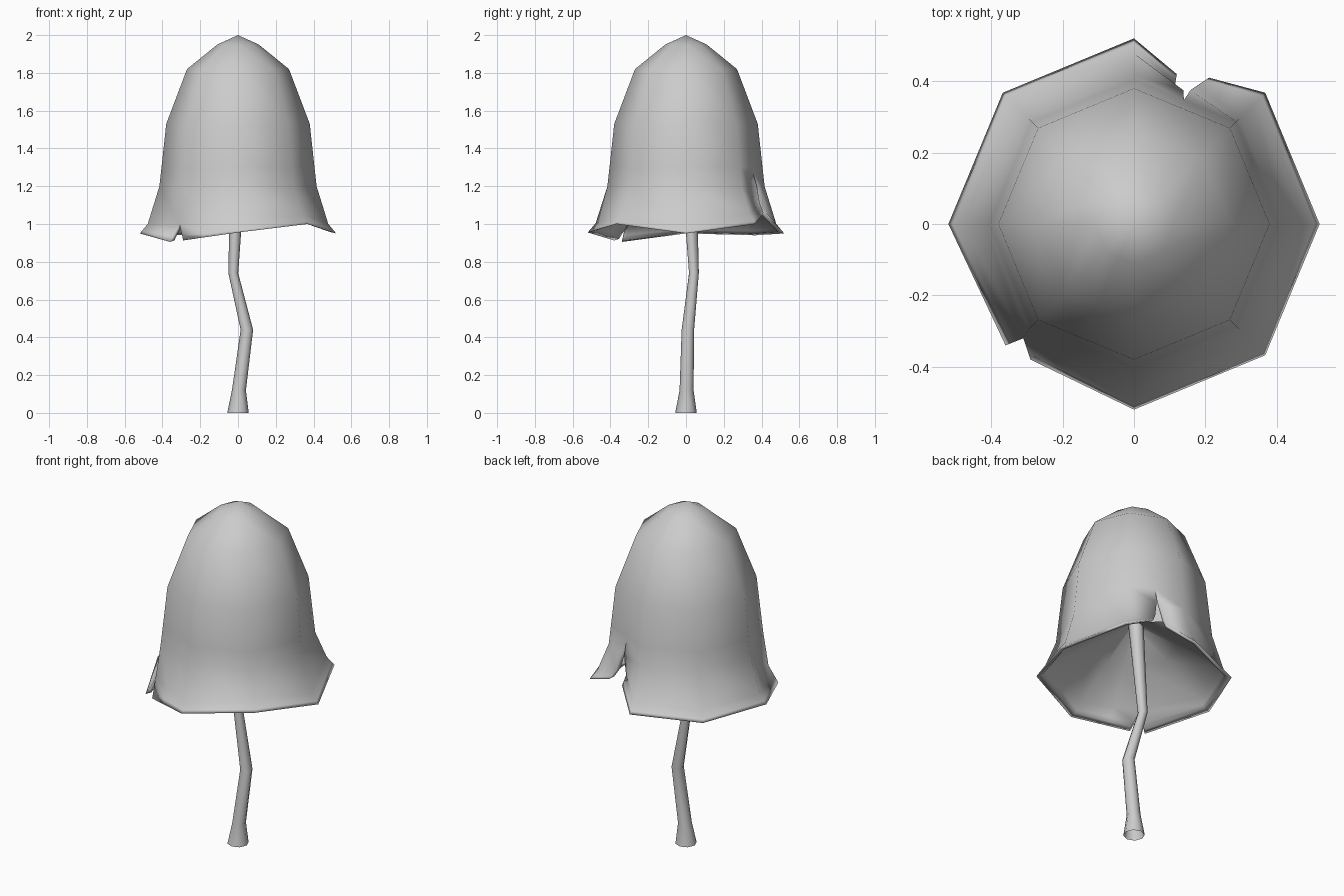
import bpy, bmesh
from math import radians, cos, sin, pi
from mathutils import Vector

cube = bpy.data.objects.get("Cube")
if cube:
    bpy.data.objects.remove(cube, do_unlink=True)

# One plain grey for everything
grey = bpy.data.materials.new("plain_grey")
grey.use_nodes = True
COLOUR = (0.6, 0.6, 0.6, 1)
grey.diffuse_color = COLOUR
grey.node_tree.nodes["Principled BSDF"].inputs["Base Color"].default_value = COLOUR


def add_smooth_object(name, bm):
    mesh = bpy.data.meshes.new(name)
    bm.to_mesh(mesh)
    bm.free()
    obj = bpy.data.objects.new(name, mesh)
    bpy.context.collection.objects.link(obj)
    mesh.materials.append(grey)
    mesh.shade_smooth()


def skin(bm, lines):
    """Bridge neighbouring lines of points with quads."""
    rows = [[bm.verts.new(p) for p in line] for line in lines]
    for a, b in zip(rows, rows[1:]):
        for i in range(len(a) - 1):
            bm.faces.new((a[i], a[i + 1], b[i + 1], b[i]))


# Cap: bell profile swept round eight sides, with two torn places at the rim
PROFILE = [(0, 2.0), (0.11, 1.95), (0.27, 1.82), (0.38, 1.53),
           (0.405, 1.3), (0.416, 1.2), (0.478, 1.0), (0.52, 0.95)]
GILL_TOP = Vector((0, 0.01, 1.3))


def column(angle, rim_z=0.95, torn=()):
    """Outer line from tip to rim; torn points replace its lowest ones."""
    a = radians(angle)
    middle = radians(angle // 45 * 45 + 22.5)
    flat = cos(pi / 8) / cos(a - middle)
    points = []
    for i, (r, z) in enumerate(PROFILE):
        if i >= len(PROFILE) - 2:
            z += rim_z - 0.95
        points.append(Vector((r * flat * cos(a), r * flat * sin(a), z)))
    if torn:
        points[-len(torn):] = [Vector(p) for p in torn]
    # extra ring close to the rim keeps the rounded edge narrow
    points.insert(-1, points[-2].lerp(points[-1], 0.7))
    return points


def tuck(p):
    """Move a point to the inside of the cap."""
    return Vector((p.x * 0.935, p.y * 0.935, p.z + 0.008))


def underside(outer):
    """Inner line from the lip under the rim up to the top of the stem."""
    lip = [tuck(p) for p in outer[:-4:-1]]
    return lip + [lip[-1].lerp(GILL_TOP, f) for f in (0.5, 0.93)]


notch = (-0.31, -0.32, 1.0)
slit = (0.14, 0.347, 1.3)
front_tear = [[notch, (-0.29, -0.38, 0.913)], [notch, (-0.36, -0.34, 0.905)]]
back_tear = [[slit, (0.158, 0.375, 1.2), (0.18, 0.39, 1.11), (0.21, 0.41, 1.06)],
             [slit, (0.138, 0.375, 1.2), (0.115, 0.39, 1.1), (0.12, 0.42, 1.05)]]
fold = [(-0.18, -0.39, 1.0), (-0.18, -0.433, 0.929)]
panels = [
    [column(225, torn=front_tear[0]), column(245, torn=fold), column(270, 0.955),
     column(315, 1.0), column(0), column(45, 1.0), column(68, torn=back_tear[0])],
    [column(68, torn=back_tear[1]), column(90), column(135, 0.94),
     column(180), column(225, torn=front_tear[1])],
]
bm = bmesh.new()
for panel in panels:
    skin(bm, [line + underside(line) for line in panel])
# turn each torn edge inwards
for line, tear in ((panels[0][0], front_tear[0]), (panels[0][-1], back_tear[0]),
                   (panels[1][0], back_tear[1]), (panels[1][-1], front_tear[1])):
    edge = line[len(PROFILE) - len(tear):]
    skin(bm, [edge, [tuck(p) for p in edge]])
bmesh.ops.remove_doubles(bm, verts=bm.verts[:], dist=0.0005)
bmesh.ops.recalc_face_normals(bm, faces=bm.faces[:])
add_smooth_object("mushroom_cap", bm)

# Stem: crooked open tube, given as x, y, z, radius
STEM = [(0, 0, 0, 0.057), (0.005, 0.003, 0.12, 0.037), (0.047, 0.01, 0.44, 0.033),
        (-0.025, 0.042, 0.74, 0.026), (0, 0.014, 1.3, 0.041)]
SIDES = 8
bm = bmesh.new()
lines = []
for k in range(SIDES + 1):
    a = 2 * pi * (k % SIDES) / SIDES
    lines.append([(x + r * cos(a), y + r * sin(a), z) for x, y, z, r in reversed(STEM)])
skin(bm, lines)
bmesh.ops.remove_doubles(bm, verts=bm.verts[:], dist=0.0005)
add_smooth_object("mushroom_stem", bm)
